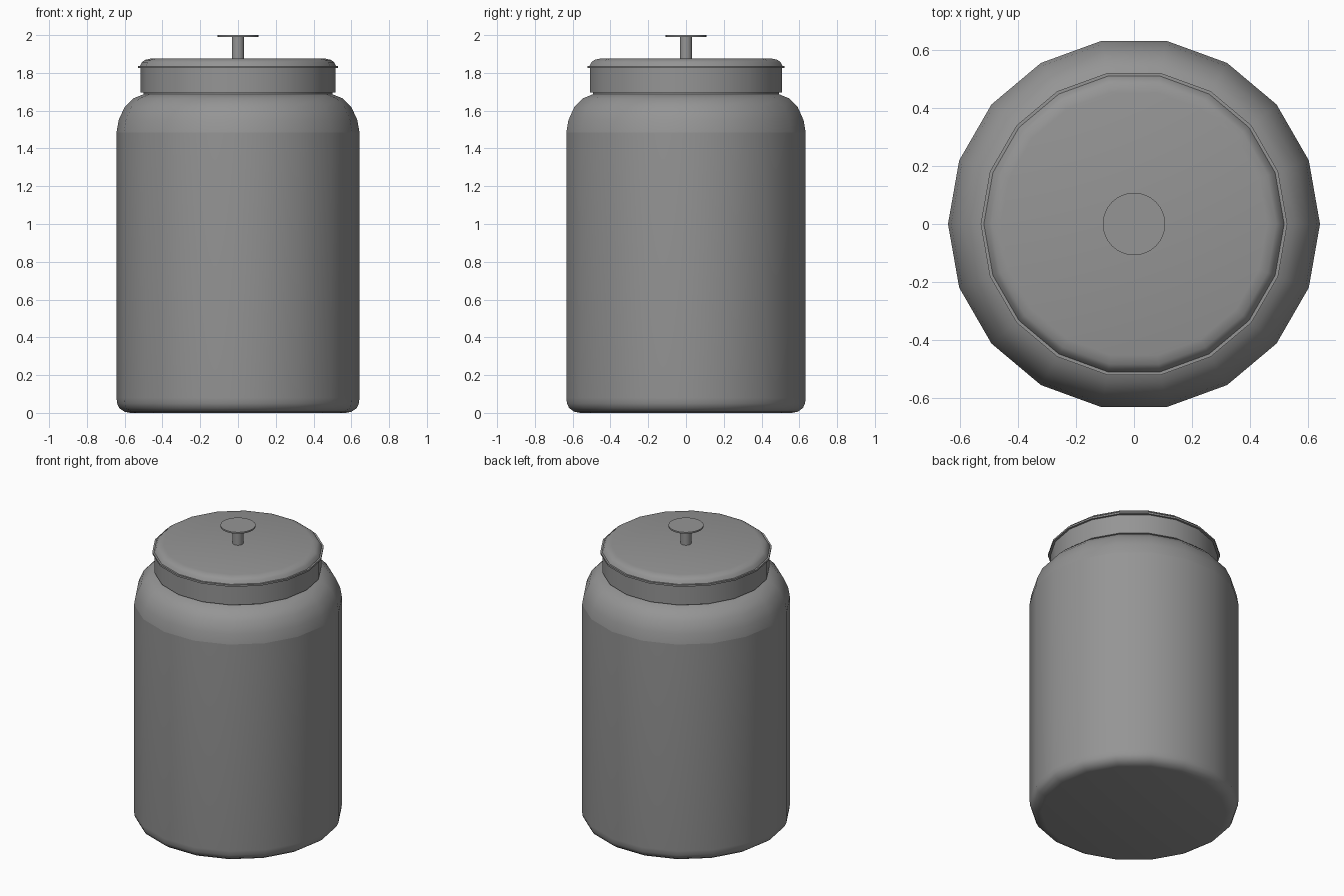
import bpy, bmesh, math

cube = bpy.data.objects.get("Cube")
if cube:
    bpy.data.objects.remove(cube, do_unlink=True)

grey = bpy.data.materials.new("plain grey")
grey.use_nodes = True
colour = (0.3, 0.3, 0.3, 1)
grey.diffuse_color = colour
grey.node_tree.nodes["Principled BSDF"].inputs["Base Color"].default_value = colour


def lathe(name, profile, sides, crease_z=None):
    """Turn a (radius, height) profile about z; crease_z keeps one ring sharp."""
    bm = bmesh.new()
    verts = [bm.verts.new((r, 0, z)) for r, z in profile]
    edges = [bm.edges.new(pair) for pair in zip(verts, verts[1:])]
    bmesh.ops.spin(bm, geom=verts + edges, cent=(0, 0, 0), axis=(0, 0, 1),
                   angle=math.tau, steps=sides, use_merge=True)
    bmesh.ops.remove_doubles(bm, verts=bm.verts, dist=0.0001)
    bmesh.ops.recalc_face_normals(bm, faces=bm.faces)
    mesh = bpy.data.meshes.new(name)
    bm.to_mesh(mesh)
    bm.free()
    mesh.materials.append(grey)
    obj = bpy.data.objects.new(name, mesh)
    bpy.context.collection.objects.link(obj)
    bpy.ops.object.select_all(action="DESELECT")
    obj.select_set(True)
    bpy.context.view_layer.objects.active = obj
    bpy.ops.object.shade_smooth_by_angle(angle=math.radians(40))
    if crease_z is not None:
        for edge in mesh.edges:
            if all(abs(mesh.vertices[i].co.z - crease_z) < 0.001 for i in edge.vertices):
                edge.use_edge_sharp = True
    return obj


# Jar body: rounded foot, straight wall, rounded shoulder
lathe("jar_body", [(0, 0), (0.57, 0), (0.6, 0.006), (0.628, 0.025), (0.64, 0.05),
                   (0.643, 0.08), (0.643, 1.485), (0.632, 1.55), (0.6, 1.62),
                   (0.555, 1.665), (0.5, 1.687), (0.46, 1.692), (0, 1.692)], 18, 1.485)

# Short neck showing under the lid
lathe("jar_neck", [(0.5, 1.67), (0.5, 1.7)], 18)

# Lid: straight band, thin projecting rim, rounded top
lathe("lid_band", [(0, 1.695), (0.516, 1.695), (0.516, 1.828), (0, 1.828)], 18)
lathe("lid_top", [(0, 1.825), (0.53, 1.825), (0.53, 1.837), (0.519, 1.837),
                  (0.508, 1.857), (0.492, 1.869), (0.46, 1.876), (0, 1.877)], 18)

# Knob: slim stem with a thin disc on top
lathe("knob_stem", [(0, 1.87), (0.033, 1.87), (0.033, 1.992), (0, 1.992)], 32)
lathe("knob_disc", [(0, 1.99), (0.108, 1.99), (0.108, 2), (0, 2)], 32)
